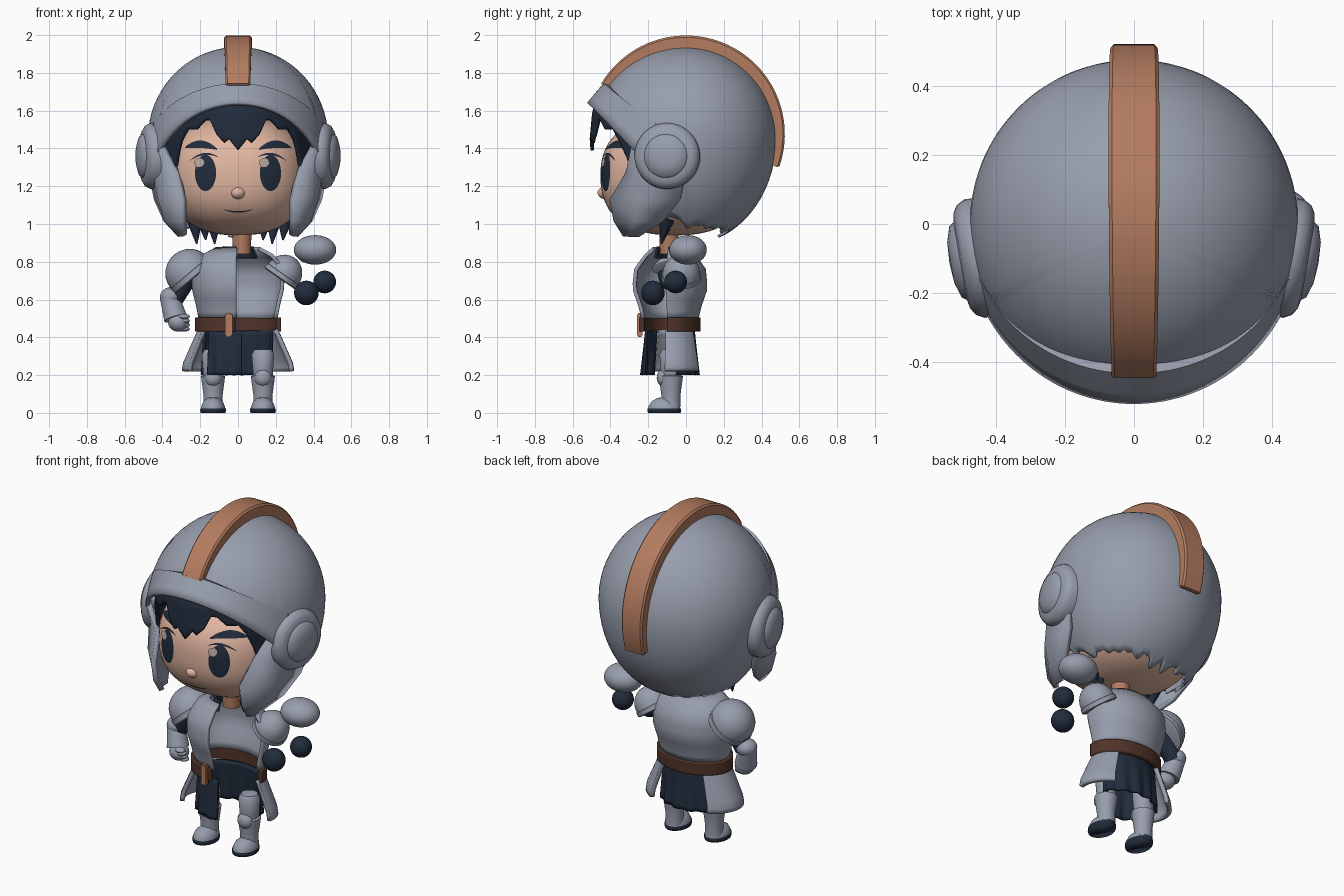
import bpy, bmesh, math
from math import sin, cos, radians, acos, sqrt
from mathutils import Vector

old = bpy.data.objects.get("Cube")
if old:
    bpy.data.objects.remove(old, do_unlink=True)


def material(name, r, g, b):
    m = bpy.data.materials.new(name)
    m.use_nodes = True
    m.diffuse_color = (r, g, b, 1)
    node = m.node_tree.nodes["Principled BSDF"]
    node.inputs["Base Color"].default_value = (r, g, b, 1)
    node.inputs["Roughness"].default_value = 0.8
    return m


STEEL = material("steel grey", 0.31, 0.34, 0.415)
NAVY = material("dark navy", 0.015, 0.025, 0.045)
COPPER = material("copper", 0.45, 0.2, 0.115)
SKIN = material("skin", 0.76, 0.47, 0.355)
BROWN = material("belt brown", 0.08, 0.033, 0.022)
GLINT = material("eye glint", 0.48, 0.4, 0.35)


def interp(table, x):
    """Piecewise linear lookup in a list of (key, value) pairs."""
    if x <= table[0][0]:
        return table[0][1]
    for (a, va), (b, vb) in zip(table, table[1:]):
        if x <= b:
            return va + (vb - va) * (x - a) / (b - a)
    return table[-1][1]


def finish(name, bm, mat, loc=(0, 0, 0), rot=(0, 0, 0), scale=(1, 1, 1), thick=0, angle=40):
    bmesh.ops.remove_doubles(bm, verts=bm.verts, dist=0.0005)
    bmesh.ops.recalc_face_normals(bm, faces=bm.faces)
    me = bpy.data.meshes.new(name)
    bm.to_mesh(me)
    bm.free()
    me.materials.append(mat)
    ob = bpy.data.objects.new(name, me)
    bpy.context.collection.objects.link(ob)
    ob.location, ob.scale = loc, scale
    ob.rotation_euler = [radians(a) for a in rot]
    if thick:
        mod = ob.modifiers.new("thickness", "SOLIDIFY")
        mod.thickness, mod.offset = thick, 0
    bpy.ops.object.select_all(action="DESELECT")
    ob.select_set(True)
    bpy.context.view_layer.objects.active = ob
    bpy.ops.object.shade_smooth_by_angle(angle=radians(angle))


def sheet(name, fn, nu, nv, mat, **kw):
    """Grid surface from fn(u, v) with u and v in 0..1."""
    bm = bmesh.new()
    g = [[bm.verts.new(fn(i / nu, j / nv)) for j in range(nv + 1)] for i in range(nu + 1)]
    for i in range(nu):
        for j in range(nv):
            bm.faces.new((g[i][j], g[i + 1][j], g[i + 1][j + 1], g[i][j + 1]))
    finish(name, bm, mat, **kw)


def ball(name, loc, scale, mat):
    bm = bmesh.new()
    bmesh.ops.create_uvsphere(bm, u_segments=32, v_segments=18, radius=1)
    finish(name, bm, mat, loc, scale=scale)


def box(name, loc, size, mat, rot=(0, 0, 0)):
    bm = bmesh.new()
    bmesh.ops.create_cube(bm, size=1)
    bmesh.ops.scale(bm, vec=size, verts=bm.verts)
    bmesh.ops.bevel(bm, geom=bm.edges, offset=0.006, segments=2, affect="EDGES")
    finish(name, bm, mat, loc, rot)


def lathe(name, prof, mat, **kw):
    """Turn (radius, height) points about z."""
    def fn(u, v):
        r, z = prof[round(v * (len(prof) - 1))]
        return r * cos(u * math.tau), r * sin(u * math.tau), z
    sheet(name, fn, 36, len(prof) - 1, mat, **kw)


def limb(name, a, b, ra, rb, mat):
    a, b = Vector(a), Vector(b)
    d = b - a
    rot = [math.degrees(e) for e in d.to_track_quat("Z", "Y").to_euler()]
    lathe(name, [(0, 0), (ra, 0), (rb, d.length), (0, d.length)], mat, loc=a, rot=rot)


def wrap(name, rows, a0, a1, mat, thick=0.02, pleat=0, cy=-0.085):
    """Open shell around the body; rows are (z, rx, ry), angles run from +x by way of the back."""
    rx = [(r[0], r[1]) for r in rows]
    ry = [(r[0], r[2]) for r in rows]
    z0, z1 = rows[0][0], rows[-1][0]

    def fn(u, v):
        a, z = radians(a0 + (a1 - a0) * u), z0 + (z1 - z0) * v
        k = 1 + pleat * sin(a * 14) * (1 - v)
        return interp(rx, z) * k * cos(a), cy + interp(ry, z) * k * sin(a), z
    sheet(name, fn, 72, 10, mat, thick=thick, angle=50)


# Helmet dome: lower edge opens over the face and ends in uneven locks at the back
HEM = [(62, 1.44), (66, 1.08), (90, 1.01), (180, 0.965)]


def dome_point(deg, z):
    cx, cy = (0.48, 0.48) if z > 1.45 else (0.59, 0.555)
    kx, ky = (sqrt(max(0, 1 - ((z - 1.45) / c) ** 2)) for c in (cx, cy))
    a = radians(deg)
    return kx * 0.47 * sin(a), -ky * (0.5 if cos(a) > 0 else 0.47) * cos(a), z


def dome(u, v):
    deg = -180 + 360 * u
    turn = abs(deg)
    lim = interp(HEM, turn) if turn > 62 else 1.69 - 0.46 * (1 - cos(radians(deg)))
    if turn > 70:
        lim -= (0.03 + 0.02 * sin(turn * 0.3)) * abs((turn / 12) % 2 - 1)
    t = acos((lim - 1.45) / (0.48 if lim > 1.45 else 0.555)) * v
    return dome_point(deg, 1.45 + cos(t) * (0.48 if cos(t) > 0 else 0.555))


sheet("helmet_dome", dome, 180, 28, STEEL, thick=0.015)


# Brim above the face
def brim(u, v):
    deg = -70 + 140 * u
    a = radians(deg)
    drop = 1 - cos(a)
    top, low = 1.735 - 0.32 * drop, 1.635 - 0.55 * drop
    x, y, z = dome_point(deg, top)
    if v == 0:
        return x * 0.98, y * 0.98, z - 0.01
    w = (v - 0.25) / 0.75
    r = (0.432 + 0.083 * w) * cos(a) ** 2 + (0.475 + 0.01 * w) * sin(a) ** 2
    return r * sin(a), -r * cos(a), top + (low - top) * w


sheet("helmet_brim", brim, 60, 4, STEEL, thick=0.022)


# Crest along the middle of the dome
def crest(u, v):
    a = radians(149 - 168 * u)
    x, r = [(-0.074, 0.45), (-0.074, 0.513), (-0.064, 0.523), (0.064, 0.523),
            (0.074, 0.513), (0.074, 0.45), (-0.074, 0.45)][round(v * 6)]
    return x * (0.88 + 0.12 * sin(math.pi * u)), r * cos(a), 1.475 + r * sin(a)


sheet("helmet_crest", crest, 48, 6, COPPER)
for end, a in (("front", 149), ("back", -19)):
    c, s = cos(radians(a)), sin(radians(a))
    box("crest_end_" + end, (0, 0.487 * c, 1.475 + 0.487 * s), (0.128, 0.07, 0.014), COPPER, (a, 0, 0))

# Ear discs and cheek guards
DISC = [(0, 0.078), (0.06, 0.074), (0.105, 0.06), (0.115, 0.046), (0.14, 0.042), (0.162, 0.028),
        (0.175, 0.004), (0.172, -0.05)]
CHEEK_Z = [1.42, 1.27, 1.13, 1.02, 0.94]
CHEEK = [[(0.40, -0.28), (0.45, -0.15), (0.47, 0)], [(0.315, -0.31), (0.435, -0.2), (0.46, 0)],
         [(0.285, -0.395), (0.41, -0.25), (0.43, -0.03)], [(0.285, -0.375), (0.375, -0.26), (0.38, -0.12)],
         [(0.28, -0.325), (0.305, -0.3), (0.305, -0.25)]]
for side, s in (("left", 1), ("right", -1)):
    lathe("ear_disc_" + side, DISC, STEEL, loc=(0.46 * s, -0.1, 1.36), rot=(0, 90 * s, -10 * s))

    def cheek(u, v):
        row = round(v * 4)
        x, y = CHEEK[row][round(u * 2)]
        return x * s, y, CHEEK_Z[row]
    sheet("cheek_guard_" + side, cheek, 2, 4, STEEL, thick=0.03, angle=60)

# Head, a squared ball with full cheeks
P, HEAD, HC = 2.4, Vector((0.37, 0.395, 0.315)), Vector((0, -0.058, 1.255))
bm = bmesh.new()
bmesh.ops.create_uvsphere(bm, u_segments=64, v_segments=40, radius=1)
for vert in bm.verts:
    k = sum(abs(c) ** P for c in vert.co) ** (-1 / P)
    vert.co = HC + Vector(c * k * h for c, h in zip(vert.co, HEAD))
finish("head", bm, SKIN)
ball("nose", (0, -0.422, 1.165), (0.04, 0.046, 0.034), SKIN)


def on_face(x, z, lift=0.006):
    k = 1 - abs(x / HEAD.x) ** P - abs((z - HC.z) / HEAD.z) ** P
    return x, HC.y - HEAD.y * max(k, 0) ** (1 / P) - lift, z


def spot(name, cx, cz, rx, rz, mat, lift=0.006):
    sheet(name, lambda u, v: on_face(cx + rx * v * cos(u * math.tau), cz + rz * v * sin(u * math.tau), lift),
          32, 5, mat)


def stroke(name, cx, cz, half, sag, width, tilt):
    def fn(u, v):
        t = 2 * u - 1
        w = width * (1 - 0.85 * t * t)
        return on_face(cx + half * t, cz + sag * (1 - t * t) + tilt * t + w * (v - 0.5))
    sheet(name, fn, 16, 2, NAVY)


for side, s in (("left", 1), ("right", -1)):
    spot("eye_" + side, 0.172 * s, 1.27, 0.056, 0.096, NAVY)
    spot("eye_glint_" + side, 0.172 * s - 0.034, 1.325, 0.026, 0.024, GLINT, 0.009)
    stroke("eyelid_" + side, 0.18 * s, 1.345, 0.075, 0.025, 0.012, -0.01 * s)
    stroke("eyebrow_" + side, 0.195 * s, 1.4, 0.085, 0.022, 0.04, 0.005 * s)
stroke("mouth", 0, 1.078, 0.08, -0.014, 0.008, 0)

# Fringe and side hair
FRINGE = [(0, 1.39), (6, 1.45), (9, 1.43), (14, 1.47), (19, 1.55), (23, 1.55), (30, 1.5), (38, 1.5),
          (44, 1.44), (50, 1.35), (57, 1.2), (80, 1.1)]
BULGE = [(1.0, 0.85), (1.2, 0.96), (1.45, 1), (1.6, 0.97), (1.72, 0.8)]


def fringe(u, v):
    deg = -80 + 160 * u
    z = 1.7 + (interp(FRINGE, abs(deg)) - 1.7) * v
    a = radians(deg)
    r = (0.40 + 0.06 * cos(a) ** 2) * interp(BULGE, z)
    return r * sin(a), -0.04 - r * cos(a), z


sheet("hair_fringe", fringe, 160, 10, NAVY, thick=0.02)
for i, x in enumerate((-0.23, -0.18, -0.13, 0.14, 0.19, 0.25)):
    limb(f"nape_lock_{i}", (x, -0.1, 1.03), (x * 0.95, -0.13, 0.895 + 0.02 * (i % 2)), 0.045, 0.004, NAVY)
limb("neck", (0.02, -0.09, 0.84), (0.02, -0.09, 0.98), 0.048, 0.052, COPPER)

# Torso armour, belt and skirt, open at the front left
wrap("cuirass", [(0.5, 0.2, 0.142), (0.56, 0.21, 0.155), (0.66, 0.235, 0.19), (0.76, 0.235, 0.18),
                 (0.83, 0.185, 0.13), (0.87, 0.11, 0.085)], -6, 268, STEEL)
wrap("collar", [(0.82, 0.1, 0.08), (0.88, 0.075, 0.065)], 0, 262, NAVY, 0.012)
wrap("belt", [(0.43, 0.215, 0.148), (0.505, 0.215, 0.148)], -6, 266, BROWN, 0.026)
box("buckle", (-0.05, -0.245, 0.465), (0.04, 0.03, 0.125), COPPER)
SKIRT = [(0.2, 0.19, 0.145), (0.435, 0.185, 0.125)]
wrap("skirt_back", SKIRT, 15, 165, NAVY, 0.014, 0.05)
wrap("skirt_front", SKIRT, 215, 276, NAVY, 0.014, 0.05)
TASSET = [(0.22, 0.285, 0.185), (0.26, 0.28, 0.18), (0.44, 0.2, 0.145)]
wrap("tasset_right", TASSET, 130, 208, STEEL, 0.025)
wrap("tasset_left", TASSET, -8, 50, STEEL, 0.025)

# Shoulders and the right arm
CAP = [(0, 1), (0.26, 0.966), (0.5, 0.866), (0.71, 0.71), (0.87, 0.5), (0.966, 0.26), (1, 0),
       (1.04, -0.02), (1.05, -0.25), (0.96, -0.3), (0, -0.2)]
lathe("pauldron_right", CAP, STEEL, loc=(-0.258, -0.07, 0.742), rot=(0, -40, 0), scale=(0.128, 0.128, 0.125))
lathe("pauldron_left", CAP, STEEL, loc=(0.24, -0.025, 0.735), rot=(0, 35, 0), scale=(0.098, 0.1, 0.105))
ball("sleeve_right", (-0.215, -0.09, 0.75), (0.035, 0.06, 0.1), NAVY)
limb("upper_arm_right", (-0.25, -0.07, 0.76), (-0.34, -0.07, 0.6), 0.06, 0.05, NAVY)
ball("elbow_guard_right", (-0.355, -0.07, 0.615), (0.058, 0.06, 0.05), STEEL)
limb("forearm_right", (-0.365, -0.07, 0.62), (-0.33, -0.1, 0.5), 0.05, 0.062, STEEL)
ball("fist_right", (-0.315, -0.11, 0.48), (0.055, 0.055, 0.05), STEEL)
for i in range(4):
    ball(f"finger_right_{i}", (-0.285, -0.145 + 0.012 * i, 0.51 - 0.022 * i), (0.03, 0.026, 0.014), STEEL)

# Loose floating pieces beside the left shoulder
ball("floating_plate", (0.408, 0.01, 0.863), (0.112, 0.1, 0.078), STEEL)
ball("floating_orb_upper", (0.459, -0.055, 0.693), (0.06, 0.06, 0.06), NAVY)
ball("floating_orb_lower", (0.362, -0.175, 0.635), (0.065, 0.062, 0.065), NAVY)

# Legs and boots
LEG = [(0, 0.03), (0.052, 0.03), (0.05, 0.09), (0.058, 0.15), (0.064, 0.195), (0.052, 0.2), (0.054, 0.23),
       (0.06, 0.31), (0.045, 0.335), (0, 0.34)]
for side, s in (("left", 1), ("right", -1)):
    x = 0.132 * s
    lathe("leg_" + side, LEG, STEEL, loc=(x, -0.08, 0))
    ball("knee_guard_" + side, (x, -0.12, 0.185), (0.045, 0.035, 0.045), STEEL)
    lathe("boot_" + side, [(0, 1), (0.45, 0.9), (0.8, 0.62), (0.97, 0.25), (1, 0), (0, 0)], STEEL,
          loc=(x, -0.115, 0.02), scale=(0.064, 0.085, 0.065))
    lathe("sole_" + side, [(0, 0.024), (1, 0.024), (1.02, 0.012), (0.98, 0), (0, 0)], NAVY,
          loc=(x, -0.115, 0), scale=(0.067, 0.088, 1))
